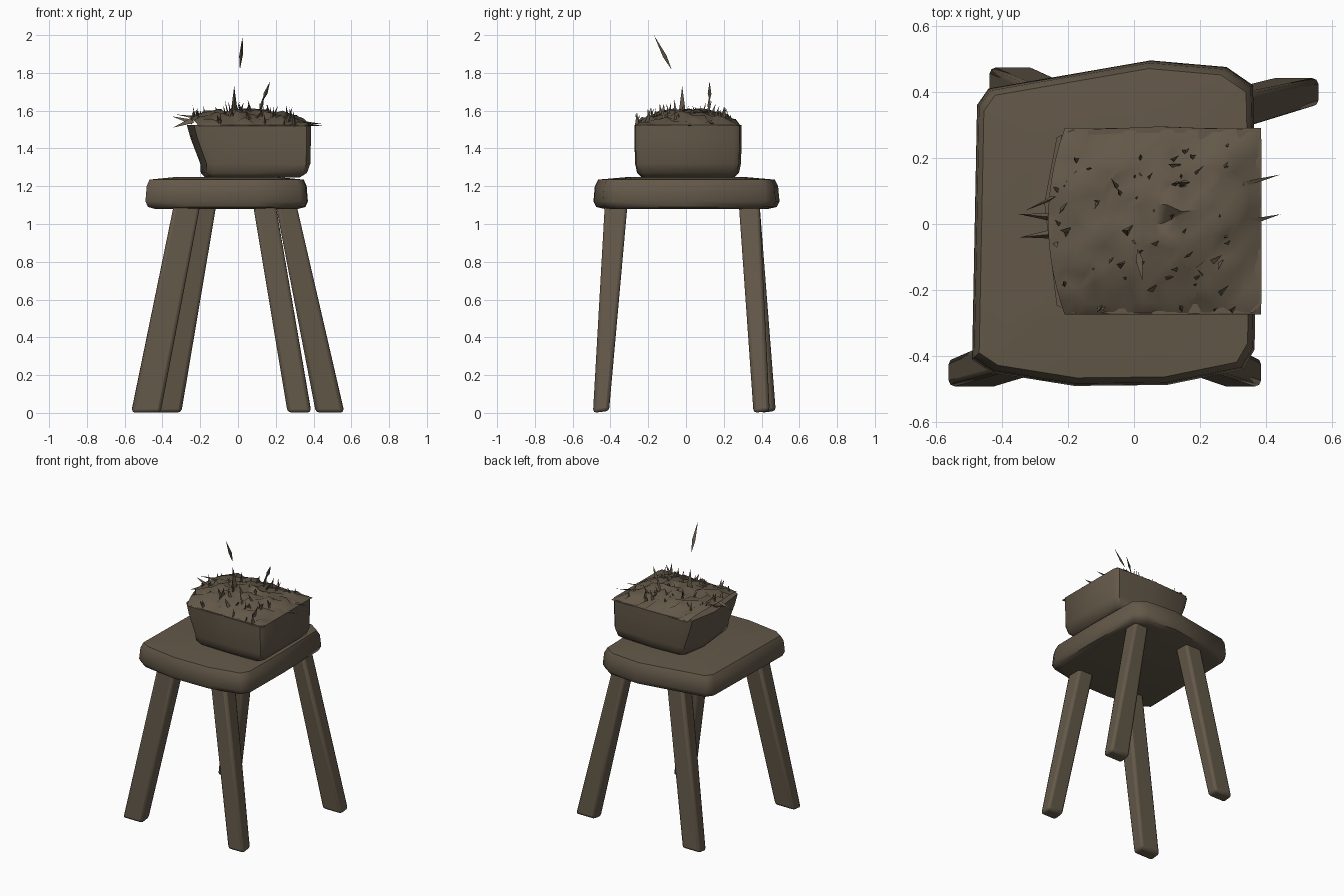
import bpy, bmesh, math, random
from mathutils import Vector

random.seed(4)
if "Cube" in bpy.data.objects:
    bpy.data.objects.remove(bpy.data.objects["Cube"], do_unlink=True)

wood = bpy.data.materials.new("dark brown")
wood.use_nodes = True
wood.diffuse_color = (0.125, 0.098, 0.066, 1)
bsdf = wood.node_tree.nodes["Principled BSDF"]
bsdf.inputs["Base Color"].default_value = wood.diffuse_color
bsdf.inputs["Roughness"].default_value = 0.9


def finish(name, bm, angle=40, bevel=0):
    bmesh.ops.recalc_face_normals(bm, faces=bm.faces)
    mesh = bpy.data.meshes.new(name)
    bm.to_mesh(mesh)
    bm.free()
    mesh.materials.append(wood)
    ob = bpy.data.objects.new(name, mesh)
    bpy.context.collection.objects.link(ob)
    if bevel:
        mod = ob.modifiers.new("bevel", "BEVEL")
        mod.width, mod.segments, mod.limit_method = bevel, 2, "ANGLE"
    bpy.ops.object.select_all(action="DESELECT")
    ob.select_set(True)
    bpy.context.view_layer.objects.active = ob
    bpy.ops.object.shade_smooth_by_angle(angle=math.radians(angle))
    return ob


def loft(bm, rings):
    rows = [[bm.verts.new(p) for p in ring] for ring in rings]
    for a, b in zip(rows, rows[1:]):
        for i in range(len(a)):
            j = (i + 1) % len(a)
            bm.faces.new((a[i], a[j], b[j], b[i]))
    bm.faces.new(rows[0][::-1])
    bm.faces.new(rows[-1])


# Seat: worn, uneven slab with rounded edges
outline = [(-.475, .36), (-.44, .41), (.05, .495), (.28, .475), (.36, .42), (.37, 0),
           (.365, -.38), (.33, -.44), (.1, -.487), (-.18, -.49), (-.43, -.45), (-.49, -.41)]
bm = bmesh.new()
loft(bm, [[(x * s - .06 * (1 - s), y * s, z) for x, y in outline]
          for s, z in ((.88, 1.08), (.97, 1.09), (1, 1.12), (.985, 1.2), (.95, 1.235), (.6, 1.25))])
finish("seat", bm, 50)

# Legs: splayed tapered posts, each with top and bottom (x, y, width, depth)
legs = {
    "front_right_leg": ((-.27, -.37, .14, .12), (-.487, -.45, .155, .085)),
    "back_right_leg": ((-.18, .335, .13, .11), (-.37, .435, .14, .08)),
    "front_left_leg": ((.14, -.37, .12, .12), (.325, -.45, .125, .085)),
    "back_left_leg": ((.255, .335, .11, .11), (.487, .40, .15, .085)),
}
for name, ends in legs.items():
    bm = bmesh.new()
    loft(bm, [[(x + sx * w / 2, y + sy * d / 2, z)
               for sx, sy in ((-1, -1), (1, -1), (1, 1), (-1, 1))]
              for (x, y, w, d), z in zip(ends, (1.1, .01))])
    # feet are cut slightly out of level
    for v in bm.verts:
        if v.co.z < .1 and v.co.y < ends[1][1]:
            v.co.z = 0
    finish(name, bm, 50, .018)


# Planter: leaning box with a pointed right end
def left_edge(v):
    return -.26 + .05 * v * v


rim = [(-1, -.92), (-.85, -1), (0, -1.02), (.92, -1), (1, -.9), (1, .9), (.92, 1),
       (0, 1.04), (-.85, 1), (-1, .92), (-1.12, .2)]
bm = bmesh.new()
loft(bm, [[(cx + x * hx, .008 + y * hy, z) for x, y in rim]
          for cx, hx, hy, z in ((.09, .235, .235, 1.245), (.1, .265, .262, 1.27),
                                (.108, .275, .272, 1.32), (.086, .3, .276, 1.45),
                                (.076, .31, .276, 1.525))])
finish("planter_box", bm, 45)


# Soil: lumpy mound filling the planter
def mound(u, v):
    return 1.52 + .075 * (1 - abs(u + .15) ** 3 / 1.6) * (1 - abs(v) ** 3)


def soil_x(u, v):
    l = left_edge(v)
    return l + (.385 - l) * (u + 1) / 2


bm = bmesh.new()
bmesh.ops.create_grid(bm, x_segments=16, y_segments=14, size=1)
for vert in bm.verts:
    u, v = vert.co.x, vert.co.y
    edge = max(abs(u), abs(v)) > .99
    j = 0 if edge else .014
    bump = 0 if edge else random.uniform(-.02, .018)
    vert.co = (soil_x(u, v) + random.uniform(-j, j), .008 + .282 * v + random.uniform(-j, j),
               mound(u, v) + bump)
finish("soil", bm, 60)


# Twigs: flat three-sided slivers rising from the soil
def sliver(bm, base, tip, width, belly=.0):
    base, tip = Vector(base), Vector(tip)
    axis = (tip - base).normalized()
    side = axis.orthogonal().normalized()
    other = axis.cross(side)
    mid = base.lerp(tip, belly)
    ring = [bm.verts.new(mid + side * width * a + other * width * b)
            for a, b in ((1, 0), (-.5, .5), (-.5, -.5))]
    ends = [bm.verts.new(tip)]
    if belly:
        ends.append(bm.verts.new(base))
    else:
        bm.faces.new(ring)
    for i in range(3):
        for e in ends:
            bm.faces.new((ring[i], ring[(i + 1) % 3], e))


bm = bmesh.new()
for i in range(60):
    u, v = random.uniform(-.95, .75), random.uniform(-.9, .9)
    base = Vector((soil_x(u, v), .29 * v, mound(u, v) - .02))
    lean = Vector((random.uniform(-.03, .03), random.uniform(-.03, .03), random.uniform(.03, .085)))
    sliver(bm, base, base + lean, random.uniform(.007, .018))
# sideways twigs over the rim
for base, tip, w in (((-.24, .02, 1.54), (-.35, .03, 1.57), .018),
                     ((-.24, -.03, 1.55), (-.345, -.04, 1.51), .022),
                     ((-.2, .1, 1.56), (-.33, .04, 1.58), .014),
                     ((.33, .0, 1.53), (.445, .03, 1.52), .016),
                     ((.33, .12, 1.54), (.445, .15, 1.53), .012),
                     ((-.02, -.02, 1.57), (-.02, -.02, 1.73), .03)):
    sliver(bm, base, tip, w)
finish("twigs", bm, 20)

# Tall bent stem and the loose sliver above
bm = bmesh.new()
sliver(bm, (.11, .12, 1.57), (.14, .125, 1.69), .012, .5)
sliver(bm, (.13, .125, 1.65), (.17, .125, 1.755), .014, .4)
finish("tall_stem", bm, 20)
bm = bmesh.new()
sliver(bm, (.01, -.075, 1.815), (.025, -.17, 2.0), .014, .4)
finish("loose_sliver", bm, 20)
